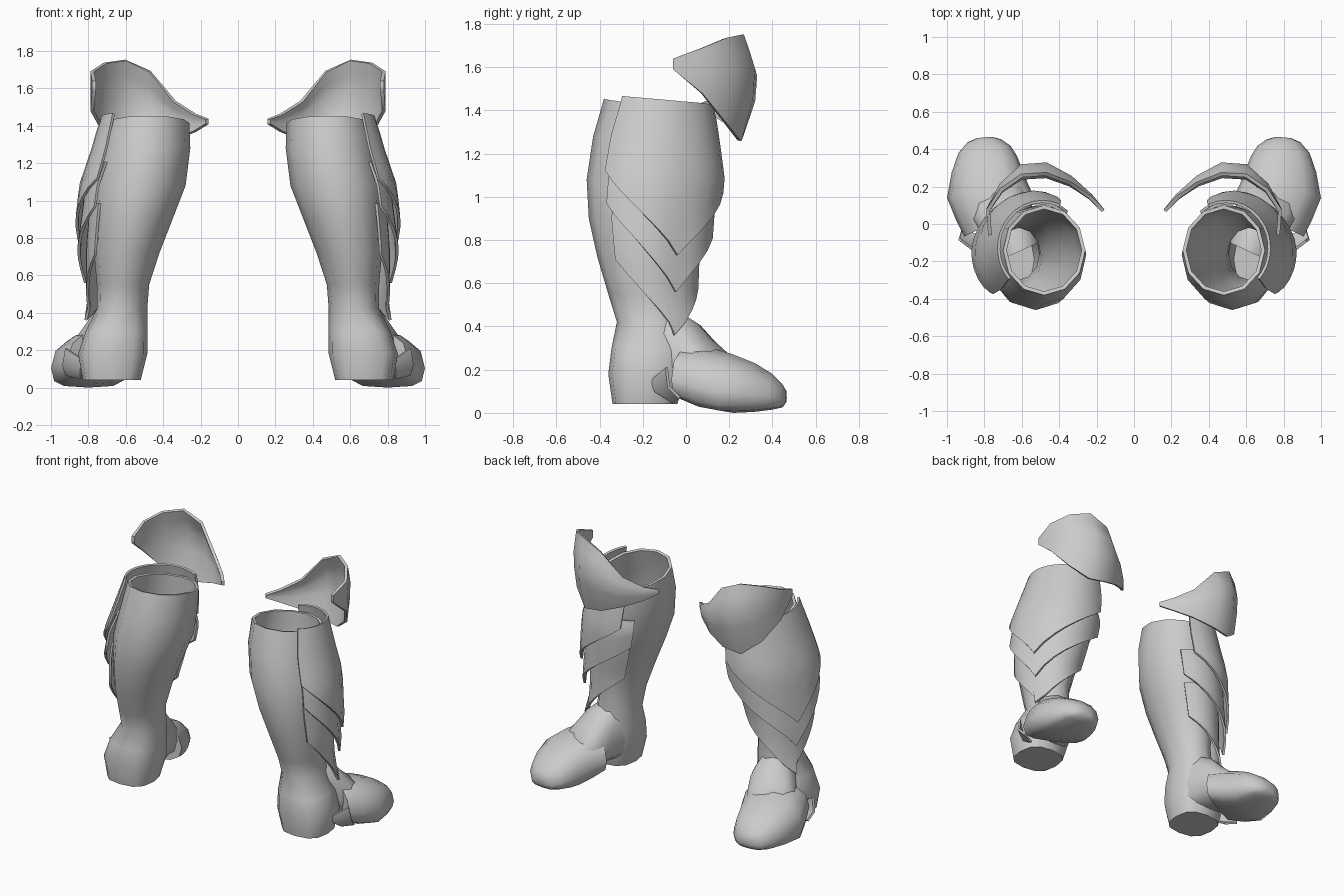
import bpy, bmesh, math
from mathutils import Vector

cube = bpy.data.objects.get("Cube")
if cube:
    bpy.data.objects.remove(cube, do_unlink=True)

GREY = (0.6, 0.6, 0.6, 1.0)
mat = bpy.data.materials.new("plain_grey")
mat.use_nodes = True
mat.diffuse_color = GREY
bsdf = mat.node_tree.nodes["Principled BSDF"]
bsdf.inputs["Base Color"].default_value = GREY
bsdf.inputs["Roughness"].default_value = 0.6


def loft(name, rows, closed, cap_start=False, cap_end=False, thickness=0.0, offset=0.0):
    """Skin rows of points, thicken, mirror to the other leg and shade."""
    bm = bmesh.new()
    grid = [[bm.verts.new(p) for p in row] for row in rows]
    n = len(rows[0])
    for a, b in zip(grid, grid[1:]):
        for i in range(n if closed else n - 1):
            j = (i + 1) % n
            bm.faces.new((a[i], a[j], b[j], b[i]))
    if cap_start:
        bm.faces.new(grid[0])
    if cap_end:
        bm.faces.new(grid[-1])
    bmesh.ops.recalc_face_normals(bm, faces=bm.faces)
    mesh = bpy.data.meshes.new(name)
    bm.to_mesh(mesh)
    bm.free()
    mesh.materials.append(mat)
    ob = bpy.data.objects.new(name, mesh)
    bpy.context.collection.objects.link(ob)
    bpy.ops.object.select_all(action='DESELECT')
    ob.select_set(True)
    bpy.context.view_layer.objects.active = ob
    if thickness:
        mod = ob.modifiers.new("thickness", 'SOLIDIFY')
        mod.thickness = thickness
        mod.offset = offset
        bpy.ops.object.modifier_apply(modifier=mod.name)
    mod = ob.modifiers.new("other_leg", 'MIRROR')
    mod.use_mirror_merge = False
    bpy.ops.object.modifier_apply(modifier=mod.name)
    bpy.ops.object.shade_smooth_by_angle(angle=math.radians(60))


def signed_pow(v, p):
    return math.copysign(abs(v) ** p, v)


# Shaft profile: height, centre x, centre y, radius x, radius y
SHAFT = [
    (1.45, .48, -.14, .22, .24),
    (1.28, .49, -.165, .235, .265),
    (1.08, .525, -.18, .245, .28),
    (.90, .56, -.195, .21, .255),
    (.72, .595, -.195, .175, .215),
    (.55, .615, -.18, .14, .18),
    (.42, .62, -.155, .135, .165),
    (.30, .65, -.17, .165, .175),
    (.18, .67, -.18, .185, .18),
    (.04, .675, -.19, .155, .15),
]


def shaft_at(z):
    for hi, lo in zip(SHAFT, SHAFT[1:]):
        if z >= lo[0]:
            t = min(1, (z - lo[0]) / (hi[0] - lo[0]))
            return [l + (h - l) * t for h, l in zip(hi, lo)]
    return list(SHAFT[-1])


def shaft_point(angle, z, out=0.0, power=1.0):
    _, cx, cy, rx, ry = shaft_at(z)
    c, s = math.cos(angle), math.sin(angle)
    return Vector((cx + (rx + out) * signed_pow(c, power),
                   cy + (ry + out) * signed_pow(s, power), z))


# Boot shaft and heel: rounder at the calf, squarer at the heel
SIDES = 12
rows = []
for ring in SHAFT:
    power = 1.0 if ring[0] > 0.35 else 0.75
    rows.append([shaft_point(math.tau * i / SIDES, ring[0], 0, power) for i in range(SIDES)])
# The rim dips toward the shin
for p in rows[0]:
    p.z -= 0.16 * (p.y + 0.36)
loft("boot_shaft", rows, True, cap_end=True, thickness=0.02, offset=-1)


# Shin plates: overlapping shells with pointed lower edges, wrapping further round the inside
def shin_plate(name, top, side, tip, back_span, front_span, out_top, out_tip):
    cols, steps = 14, 6
    rows = []
    for r in range(steps + 1):
        v = r / steps
        row = []
        for c in range(cols + 1):
            u = 2 * c / cols - 1
            span = front_span if u > 0 else back_span
            low = tip + (side - tip) * abs(u) ** 0.9
            high = top - 0.02 - 0.025 * u
            z = high + (low - high) * v
            hug = 0.4 if u > 0 else 0.55
            out = (out_top + (out_tip - out_top) * v ** 0.8) * (1 - hug * u * u)
            row.append(shaft_point(math.radians(29 + span * u), z, out))
        rows.append(row)
    loft(name, rows, False, thickness=0.015)


shin_plate("upper_shin_plate", 1.46, 1.12, .73, 66, 82, .025, .10)
shin_plate("middle_shin_plate", 1.20, .97, .56, 64, 98, .015, .09)
shin_plate("lower_shin_plate", .98, .71, .36, 62, 98, .015, .055)


# Foot: cross-sections given by centre, outward turn, half width, bottom and top
def foot_section(x, y, turn, w, low, high, sole=0.8):
    t = math.radians(turn)
    across = Vector((math.cos(t), -math.sin(t), 0))
    mid = low + (high - low) * 0.38
    row = []
    for i in range(SIDES):
        a = math.tau * i / SIDES
        c, s = math.cos(a), math.sin(a)
        p = 0.85 if s > 0 else sole
        reach = (high - mid) if s > 0 else (mid - low)
        row.append(Vector((x, y, mid + signed_pow(s, p) * reach))
                   + across * w * signed_pow(c, p))
    return row


loft("instep", [foot_section(*p) for p in (
    (.62, -.15, 25, .13, .08, .49), (.66, -.04, 25, .145, .09, .47),
    (.69, .03, 25, .16, .08, .43), (.725, .095, 25, .17, .07, .35),
    (.76, .18, 25, .16, .06, .27))], True, True, True)

loft("toe_cap", [foot_section(*p, sole=0.6) for p in (
    (.715, .03, 27, .215, .06, .305), (.76, .12, 26, .215, .02, .30),
    (.80, .22, 22, .215, 0, .27), (.80, .32, 14, .18, .005, .23),
    (.80, .40, 8, .14, .015, .18), (.80, .445, 5, .09, .025, .135),
    (.80, .463, 5, .04, .05, .105))], True, True, True)

# Thin pointed flap behind the toe cap
loft("toe_flap", [[(.83, -.16, .15), (.92, -.09, .21)],
                  [(.84, -.14, .10), (.935, -.08, .12)],
                  [(.84, -.06, .05), (.92, -.03, .07)]], False, thickness=0.015)

# Knee guard: curved shell, given as columns of x, y, top height and bottom height
KNEE = [
    (.165, .07, 1.435, 1.41), (.23, .15, 1.46, 1.37), (.34, .25, 1.53, 1.325),
    (.47, .32, 1.69, 1.28), (.60, .31, 1.75, 1.26), (.71, .21, 1.735, 1.35),
    (.78, .08, 1.69, 1.48), (.77, -.06, 1.64, 1.59),
]
# Fraction of height from the bottom, and pull back toward the knee
rows = []
for f, pull in ((1, .83), (.84, .92), (.68, 1.0), (.4, .97), (0, .79)):
    row = []
    for i, (x, y, top, low) in enumerate(KNEE):
        k = 1 - (1 - pull) * math.sin(math.pi * i / (len(KNEE) - 1))
        row.append((x, y * k, low + (top - low) * f))
    rows.append(row)
loft("knee_guard", rows, False, thickness=0.02)
